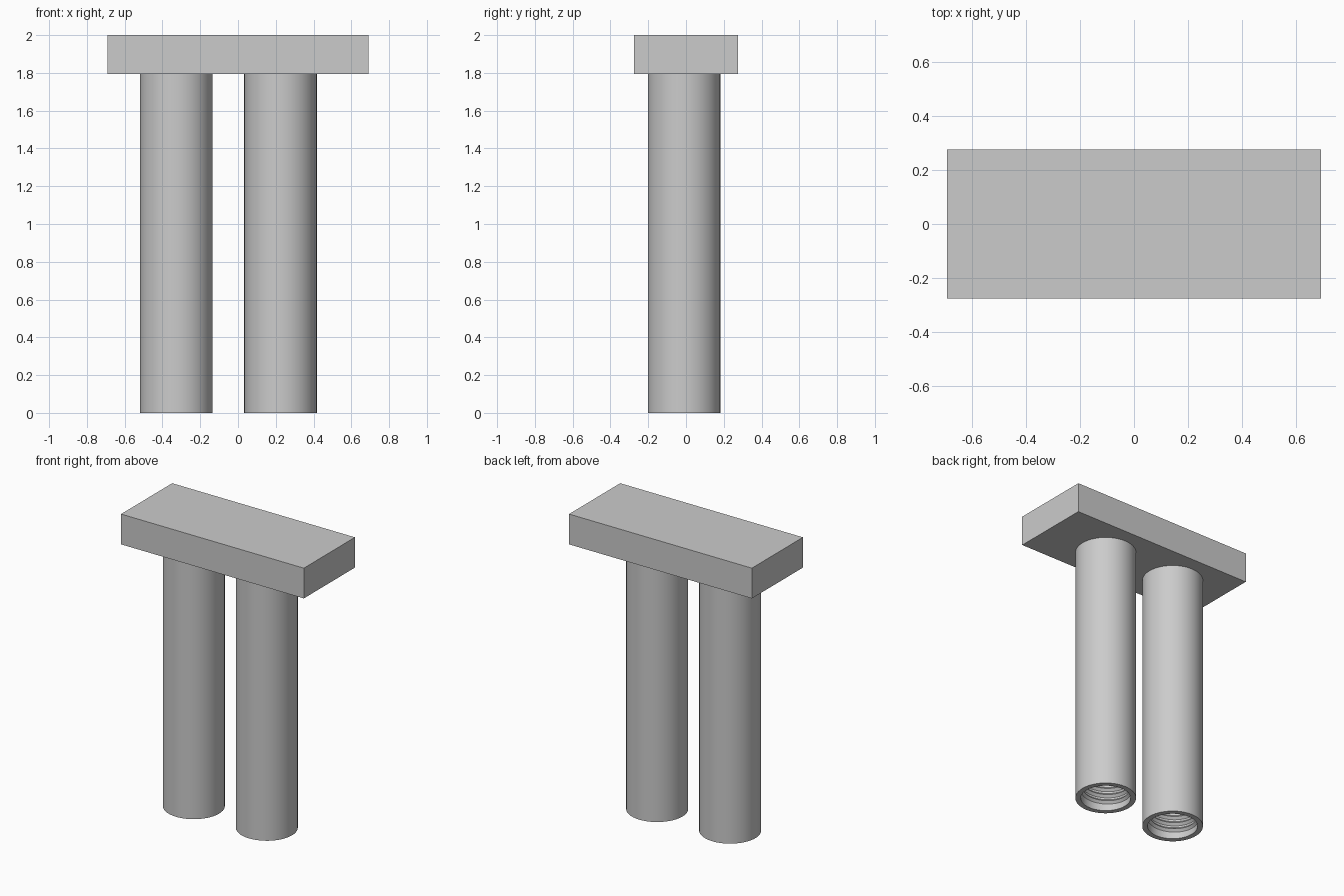
import bpy, bmesh, math

if "Cube" in bpy.data.objects:
    bpy.data.objects.remove(bpy.data.objects["Cube"])

grey = bpy.data.materials.new("light grey")
grey.diffuse_color = (0.6, 0.6, 0.6, 1)
grey.use_nodes = True
grey.node_tree.nodes["Principled BSDF"].inputs["Base Color"].default_value = grey.diffuse_color

PLATE_Z = 1.793          # underside of the plate
OUTER, BORE, CREST = 0.192, 0.158, 0.143
PITCH, SEGS = 0.045, 48


def add_object(name, bm, smooth=True):
    bmesh.ops.recalc_face_normals(bm, faces=bm.faces)
    mesh = bpy.data.meshes.new(name)
    bm.to_mesh(mesh)
    bm.free()
    mesh.materials.append(grey)
    obj = bpy.data.objects.new(name, mesh)
    bpy.context.collection.objects.link(obj)
    if smooth:
        bpy.ops.object.select_all(action='DESELECT')
        obj.select_set(True)
        bpy.context.view_layer.objects.active = obj
        bpy.ops.object.shade_smooth_by_angle(angle=math.radians(30))
    return obj


def sweep(bm, rings, closed):
    """Skin a list of vertex rings; optionally join the last to the first."""
    count = len(rings[0])
    for i in range(len(rings) if closed else len(rings) - 1):
        a, b = rings[i], rings[(i + 1) % len(rings)]
        for j in range(count):
            k = (j + 1) % count
            bm.faces.new((a[j], a[k], b[k], b[j]))


def tube(name, x, y):
    # hollow wall: rectangular section turned about the tube axis
    section = [(OUTER, 0), (OUTER, PLATE_Z), (BORE, PLATE_Z), (BORE, 0)]
    bm = bmesh.new()
    rings = []
    for i in range(SEGS):
        a = 2 * math.pi * i / SEGS
        rings.append([bm.verts.new((x + r * math.cos(a), y + r * math.sin(a), z))
                      for r, z in section])
    sweep(bm, rings, True)
    add_object(name, bm)


def thread(name, x, y):
    # helical ridge: triangular section rising along the bore
    section = [(BORE + 0.004, 0), (CREST, PITCH * 0.45), (BORE + 0.004, PITCH * 0.9)]
    bm = bmesh.new()
    rings = []
    start = 0.015
    turns = int((PLATE_Z - start - PITCH) / PITCH)
    for i in range(turns * SEGS + 1):
        a = 2 * math.pi * i / SEGS
        lift = start + PITCH * i / SEGS
        rings.append([bm.verts.new((x + r * math.cos(a), y + r * math.sin(a), z + lift))
                      for r, z in section])
    sweep(bm, rings, False)
    bm.faces.new(rings[0])
    bm.faces.new(rings[-1])
    add_object(name, bm)


# top plate
bm = bmesh.new()
bmesh.ops.create_cube(bm, size=1)
for v in bm.verts:
    v.co = (v.co.x * 1.382, v.co.y * 0.552, PLATE_Z + (v.co.z + 0.5) * (2 - PLATE_Z))
add_object("top_plate", bm, smooth=False)

# two threaded tubes
for side, cx in (("left", -0.327), ("right", 0.225)):
    tube(side + "_tube", cx, -0.01)
    thread(side + "_inner_thread", cx, -0.01)
